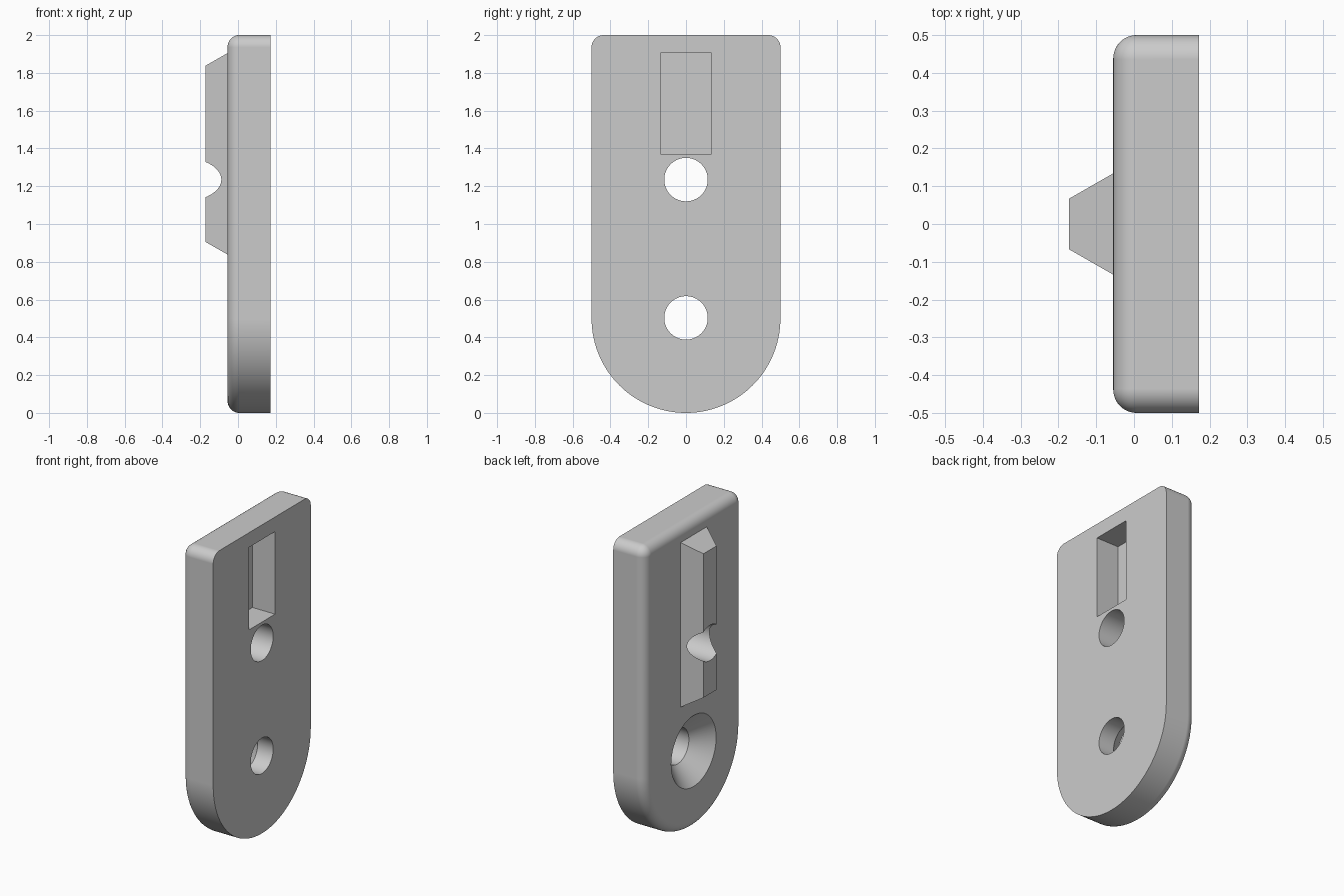
import bpy
import bmesh
from math import pi, sin, cos, radians
from mathutils import Matrix

cube = bpy.data.objects.get("Cube")
if cube:
    bpy.data.objects.remove(cube, do_unlink=True)

FACE, BACK, TIP = -0.055, 0.172, -0.172   # x of rounded face, flat back, rib top
FILLET, CORNER = 0.062, 0.064
HOLE, UPPER_Z, LOWER_Z = 0.115, 1.235, 0.503

grey = bpy.data.materials.new("plain grey")
grey.use_nodes = True
grey.diffuse_color = (0.6, 0.6, 0.6, 1)
grey.node_tree.nodes["Principled BSDF"].inputs["Base Color"].default_value = (0.6, 0.6, 0.6, 1)


def arc(y, z, r, start, end, n):
    steps = [radians(start + (end - start) * i / n) for i in range(n + 1)]
    return [(y + r * cos(a), z + r * sin(a)) for a in steps]


def outline(inset):
    """Round-bottomed plate outline, moved inward by inset."""
    r, side, top = CORNER - inset, 0.5 - CORNER, 2 - CORNER
    return (arc(0, 0.5, 0.5 - inset, 180, 360, 72)
            + arc(side, top, r, 0, 90, 12) + arc(-side, top, r, 90, 180, 12))


def rectangle(half, low, high):
    return [(-half, low), (half, low), (half, high), (-half, high)]


def circle(z, r):
    return arc(0, z, r, 0, 360, 64)[:-1]


def loft(name, sections):
    """Solid joining matching (x, outline) sections."""
    bm = bmesh.new()
    rings = [[bm.verts.new((x, y, z)) for y, z in pts] for x, pts in sections]
    for a, b in zip(rings, rings[1:]):
        for i in range(len(a)):
            j = (i + 1) % len(a)
            bm.faces.new((a[i], a[j], b[j], b[i]))
    bm.faces.new(rings[0])
    bm.faces.new(rings[-1])
    bmesh.ops.recalc_face_normals(bm, faces=bm.faces)
    mesh = bpy.data.meshes.new(name)
    bm.to_mesh(mesh)
    bm.free()
    mesh.materials.append(grey)
    obj = bpy.data.objects.new(name, mesh)
    bpy.context.collection.objects.link(obj)
    return obj


def combine(body, tool, operation):
    mod = body.modifiers.new(tool.name, "BOOLEAN")
    mod.object, mod.operation, mod.solver = tool, operation, "EXACT"
    bpy.ops.object.modifier_apply(modifier=mod.name)
    bpy.data.objects.remove(tool, do_unlink=True)


# Plate with a quarter-round edge on one face
layers = [(BACK, outline(0))]
for i in range(13):
    a = pi / 2 * i / 12
    layers.append((FACE + FILLET * (1 - sin(a)), outline(FILLET * (1 - cos(a)))))
plate = loft("mounting_plate", layers)
bpy.ops.object.select_all(action="DESELECT")
bpy.context.view_layer.objects.active = plate
plate.select_set(True)

# Tapered rib
base = rectangle(0.134, 0.838, 1.905)
rib = loft("rib", [(FACE + 0.03, base), (FACE, base), (TIP, rectangle(0.067, 0.905, 1.838))])
combine(plate, rib, "UNION")

# Pocket in the flat back
pocket = rectangle(0.134, 1.37, 1.905)
combine(plate, loft("pocket", [(0.01, pocket), (0.3, pocket)]), "DIFFERENCE")

# Through holes, the lower one countersunk
hole = circle(UPPER_Z, HOLE)
combine(plate, loft("upper_hole", [(-0.3, hole), (0.3, hole)]), "DIFFERENCE")
hole, flare = circle(LOWER_Z, HOLE), circle(LOWER_Z, 2 * HOLE)
sink = loft("countersunk_hole", [(-0.3, flare), (FACE, flare), (FACE + HOLE, hole), (0.3, hole)])
combine(plate, sink, "DIFFERENCE")

# Smooth rounds, crisp edges
bpy.ops.object.shade_smooth_by_angle(angle=radians(22))
normals = plate.modifiers.new("flat_face_normals", "WEIGHTED_NORMAL")
normals.keep_sharp = True
